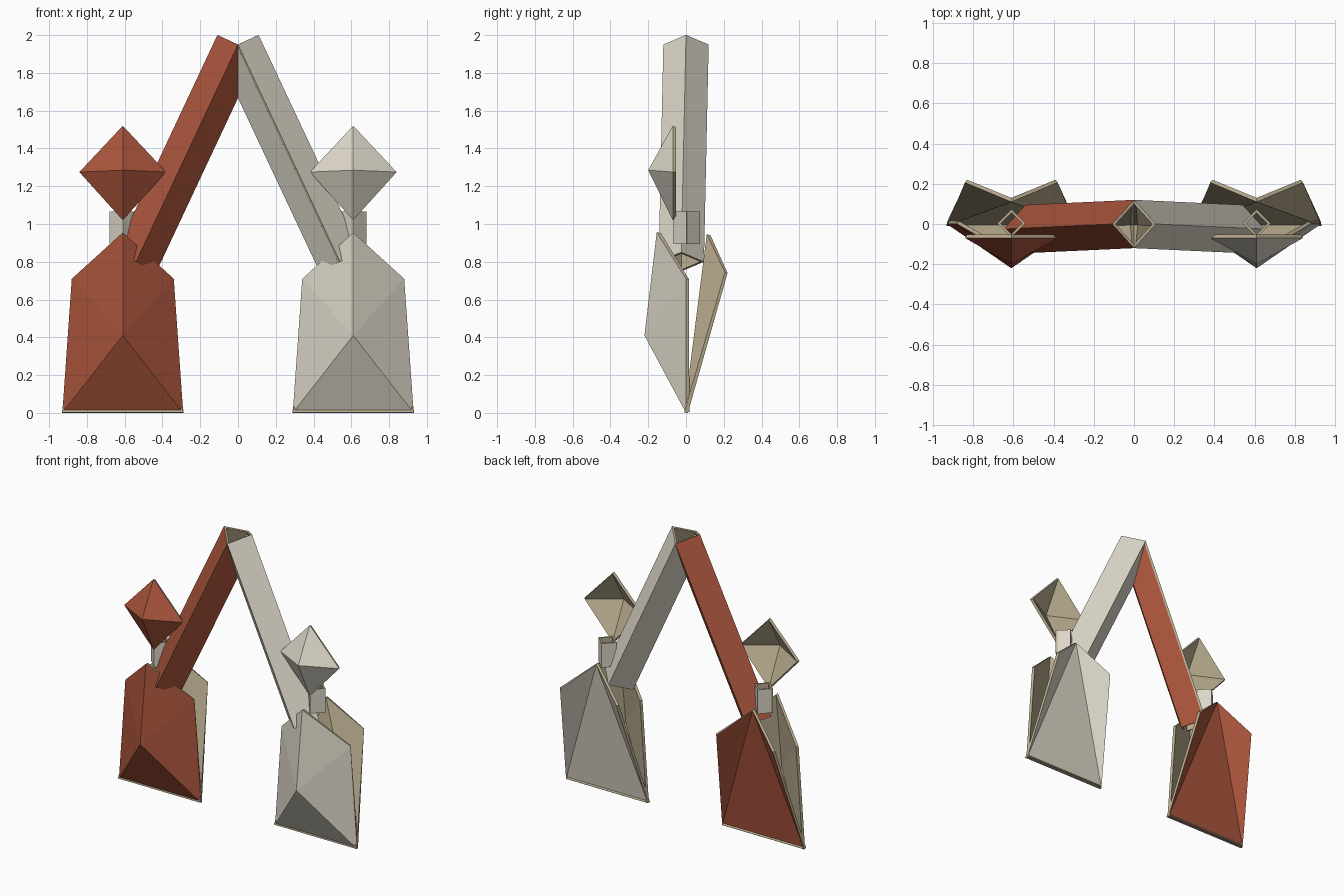
import bpy, bmesh
from mathutils import Vector as V

if "Cube" in bpy.data.objects:
    bpy.data.objects.remove(bpy.data.objects["Cube"])


def material(name, col):
    m = bpy.data.materials.new(name)
    m.diffuse_color = (*col, 1)
    m.use_nodes = True
    m.node_tree.nodes["Principled BSDF"].inputs["Base Color"].default_value = m.diffuse_color
    return m


RED = material("red_paint", (0.40, 0.09, 0.045))
CREAM = material("cream_paint", (0.72, 0.68, 0.58))
TAN = material("tan_inside", (0.50, 0.42, 0.28))


def sheet(name, pts, faces, ref, side, mat, thick=0.018, clip=False):
    """Folded sheet: faces turned away from ref, thickened inwards with tan inside and rims."""
    bm = bmesh.new()
    vs = [bm.verts.new((p[0] * side, p[1], p[2])) for p in pts]
    for f in faces:
        bm.faces.new([vs[i] for i in f])
    bm.normal_update()
    r = V((ref[0] * side, ref[1], ref[2]))
    for f in bm.faces:
        if f.normal.dot(f.calc_center_median() - r) < 0:
            f.normal_flip()
    if clip:
        bmesh.ops.bisect_plane(bm, geom=bm.verts[:] + bm.edges[:] + bm.faces[:],
                               plane_co=(0, 0, 0), plane_no=(-side, 0, 0), clear_outer=True)
    me = bpy.data.meshes.new(name)
    bm.to_mesh(me)
    bm.free()
    me.materials.append(mat)
    me.materials.append(TAN)
    ob = bpy.data.objects.new(name, me)
    bpy.context.collection.objects.link(ob)
    s = ob.modifiers.new("thickness", 'SOLIDIFY')
    s.thickness = thick
    s.offset = -1
    s.use_even_offset = True
    s.material_offset = 1
    s.material_offset_rim = 1


def tube(name, a, b, u, v, side, mat, thick, clip=False):
    """Square folded tube from a to b, with an open seam at corner v."""
    a, b, u, v = V(a), V(b), V(u), V(v)
    end = v + (u - v).normalized() * thick
    ring = [v, -u, -v, u, end]
    pts = [c + o for c in (a, b) for o in ring]
    faces = [(i, i + 1, i + 6, i + 5) for i in range(4)]
    sheet(name, pts, faces, (a + b) / 2, side, mat, thick, clip)


fan = [(0, i, i % 4 + 1) for i in range(1, 5)]

for side, word, mat in ((1, "right", CREAM), (-1, "left", RED)):
    # Leaning beams, meeting at the top; seam in front on one, behind on the other
    tube(word + "_beam", (0.54, -0.025, 0.80), (0, 0, 1.95), (-0.109, 0, -0.051),
         (0, -0.12 * side, 0), side, mat, 0.014, clip=True)
    # Front foot shell, folded out to a point
    sheet(word + "_front_foot",
          [(0.61, -0.22, 0.41), (0.29, 0, 0), (0.93, 0, 0), (0.88, 0, 0.71),
           (0.61, -0.155, 0.955), (0.34, 0, 0.71)],
          [(0, 1, 2), (0, 2, 3), (0, 3, 4), (0, 4, 5), (0, 5, 1)],
          (0.61, 1, 0.4), side, mat)
    # Back foot shell with wings folded outwards
    sheet(word + "_back_foot",
          [(0.61, 0.13, 0.94), (0.39, 0.22, 0.74), (0.29, 0.01, 0),
           (0.93, 0.01, 0), (0.83, 0.22, 0.74)],
          [(0, 1, 2), (0, 2, 3), (0, 3, 4)], (0.61, -1, 0.4), side, mat)
    # Floating diamond, a shallow pyramid open behind
    sheet(word + "_diamond",
          [(0.61, -0.20, 1.285), (0.38, -0.07, 1.275), (0.61, -0.07, 1.02),
           (0.84, -0.07, 1.275), (0.61, -0.07, 1.52)],
          fan, (0.61, 1, 1.27), side, mat)
    # Short upright collar
    tube(word + "_collar", (0.61, 0.003, 0.895), (0.61, 0.003, 1.065), (0, 0.07, 0),
         (0.07, 0, 0), side, CREAM, 0.012)
